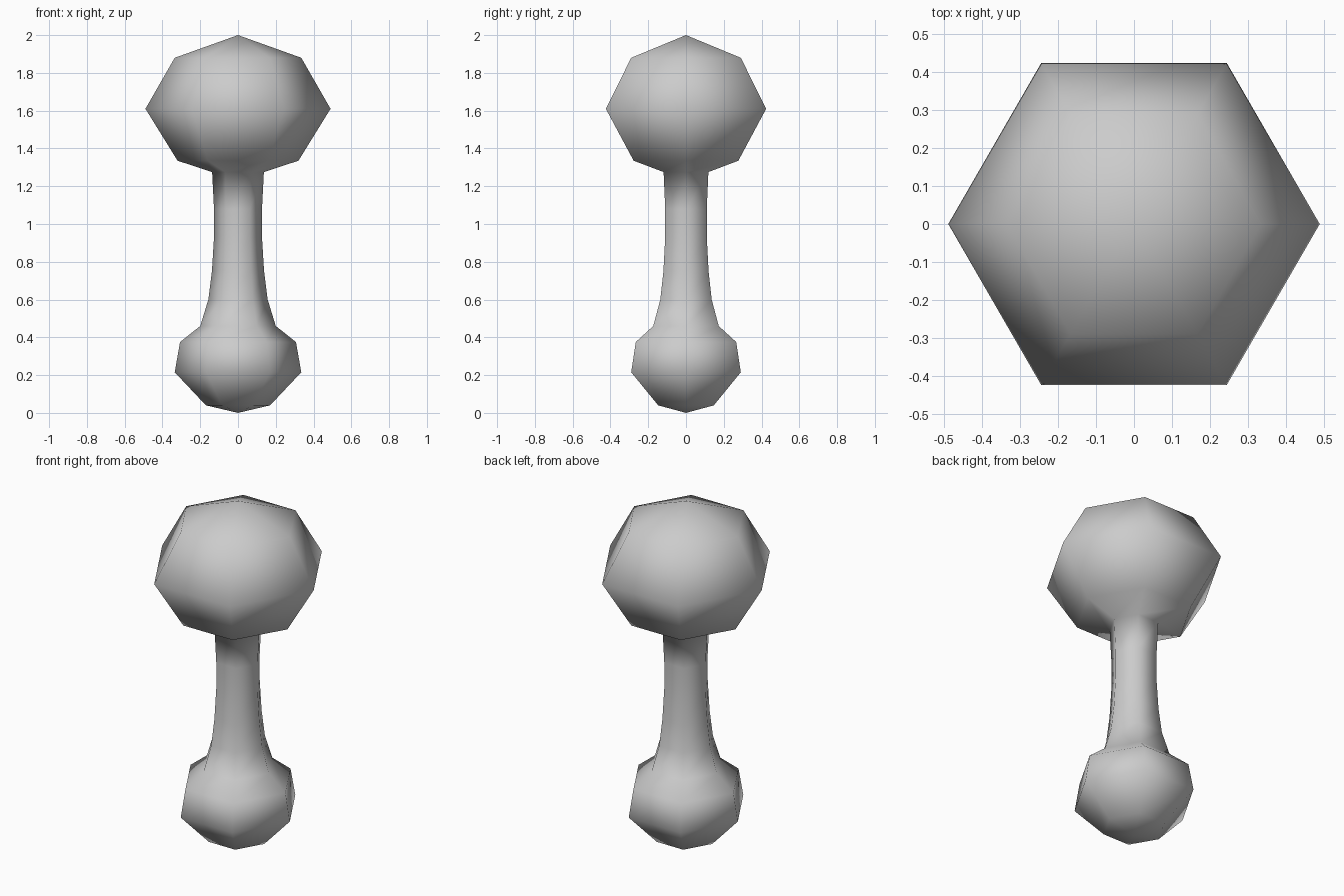
import bpy, bmesh
from math import radians
from mathutils import Matrix

cube = bpy.data.objects.get("Cube")
if cube:
    bpy.data.objects.remove(cube, do_unlink=True)

# Plain grey material
grey = bpy.data.materials.new("plain grey")
grey.use_nodes = True
colour = (0.6, 0.6, 0.6, 1)
grey.diffuse_color = colour
grey.node_tree.nodes["Principled BSDF"].inputs["Base Color"].default_value = colour

# Half outline (radius, height): base bulb, waisted stem, top knob
outline = [
    (0, 0), (0.17, 0.04), (0.335, 0.215), (0.307, 0.375),
    (0.2, 0.46), (0.157, 0.6), (0.138, 0.75), (0.127, 0.93),
    (0.127, 1.08), (0.137, 1.275),
    (0.32, 1.335), (0.49, 1.61), (0.335, 1.88), (0, 2),
]

# Turn the outline around z in six steps
bm = bmesh.new()
verts = [bm.verts.new((r, 0, z)) for r, z in outline]
edges = [bm.edges.new(pair) for pair in zip(verts, verts[1:])]
bmesh.ops.spin(bm, geom=verts + edges, cent=(0, 0, 0), axis=(0, 0, 1),
               angle=radians(360), steps=6, use_merge=False)
bmesh.ops.remove_doubles(bm, verts=bm.verts[:], dist=0.001)
bmesh.ops.recalc_face_normals(bm, faces=bm.faces[:])
for face in bm.faces:
    face.smooth = True

mesh = bpy.data.meshes.new("turned_handle")
bm.to_mesh(mesh)
bm.free()
mesh.materials.append(grey)
handle = bpy.data.objects.new("turned_handle", mesh)
bpy.context.collection.objects.link(handle)
